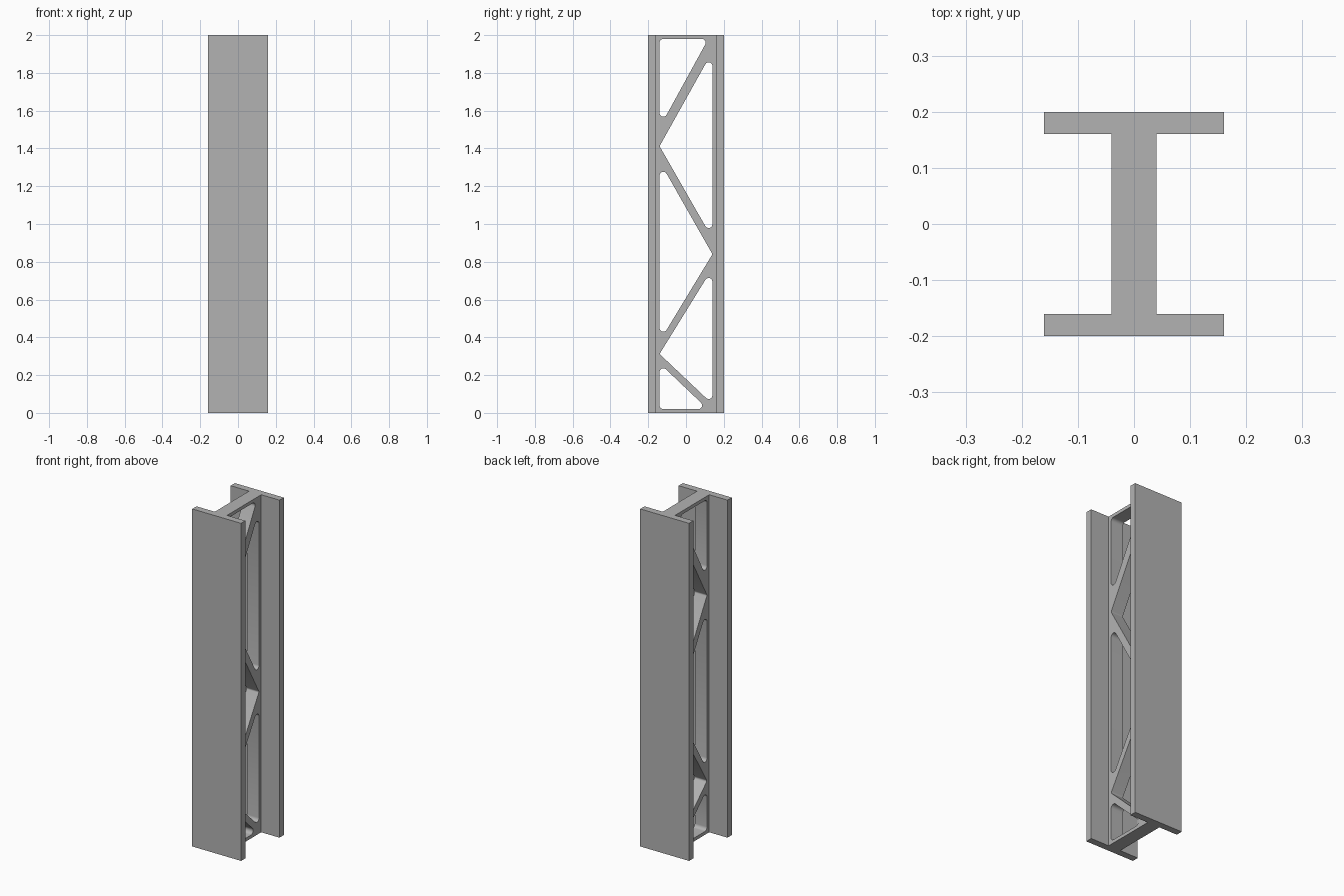
import bpy, bmesh, math
from mathutils import Vector

cube = bpy.data.objects.get("Cube")
if cube:
    bpy.data.objects.remove(cube, do_unlink=True)

HEIGHT = 2.0
FLANGE_X, FLANGE_Y = 0.16, 0.2   # half width and outer face of the flanges
WEB_X, WEB_Y = 0.04, 0.16        # half thickness and half depth of the web
EDGE = 0.14                      # side limit of the web openings
R, TIP = 0.02, 0.011             # corner radii

grey = bpy.data.materials.new("steel_grey")
grey.use_nodes = True
grey.diffuse_color = (0.45, 0.45, 0.45, 1)
grey.node_tree.nodes["Principled BSDF"].inputs["Base Color"].default_value = (0.45, 0.45, 0.45, 1)


def rounded(corners, steps=6):
    """Replace each (y, z, radius) corner by an arc."""
    points = []
    for i, (y, z, r) in enumerate(corners):
        p = Vector((y, z))
        a = (Vector(corners[i - 1][:2]) - p).normalized()
        b = (Vector(corners[(i + 1) % len(corners)][:2]) - p).normalized()
        half = a.angle(b) / 2
        centre = p + (a + b).normalized() * r / math.sin(half)
        start = p + a * r / math.tan(half) - centre
        end = p + b * r / math.tan(half) - centre
        sweep = start.angle_signed(end)
        for s in range(steps + 1):
            t = -sweep * s / steps
            c, n = math.cos(t), math.sin(t)
            points.append(centre + Vector((start.x * c - start.y * n, start.x * n + start.y * c)))
    return points


def add_prism(bm, outline, direction):
    face = bm.faces.new([bm.verts.new(p) for p in outline])
    out = bmesh.ops.extrude_face_region(bm, geom=[face])
    moved = [v for v in out["geom"] if isinstance(v, bmesh.types.BMVert)]
    bmesh.ops.translate(bm, vec=direction, verts=moved)


def finish(bm, name):
    bmesh.ops.recalc_face_normals(bm, faces=bm.faces)
    mesh = bpy.data.meshes.new(name)
    bm.to_mesh(mesh)
    bm.free()
    obj = bpy.data.objects.new(name, mesh)
    bpy.context.collection.objects.link(obj)
    return obj


# I-section beam, one quarter profile mirrored round
quarter = [(FLANGE_X, FLANGE_Y), (FLANGE_X, WEB_Y), (WEB_X, WEB_Y)]
side = quarter + [(x, -y) for x, y in reversed(quarter)]
profile = side + [(-x, y) for x, y in reversed(side)]
bm = bmesh.new()
add_prism(bm, [(x, y, 0) for x, y in profile], (0, 0, HEIGHT))
beam = finish(bm, "i_beam")
beam.data.materials.append(grey)

# Triangular web openings that leave a zigzag of diagonal braces
openings = [
    [(-EDGE, 1.98, R), (0.118, 1.98, R), (-EDGE, 1.51, R)],
    [(EDGE, 1.913, R), (-EDGE, 1.412, TIP), (EDGE, 0.923, R)],
    [(-EDGE, 1.332, R), (EDGE, 0.84, TIP), (-EDGE, 0.378, R)],
    [(EDGE, 0.765, R), (-EDGE, 0.312, TIP), (EDGE, 0.047, R)],
    [(-EDGE, 0.263, R), (0.115, 0.02, R), (-EDGE, 0.02, R)],
]
bm = bmesh.new()
for corners in openings:
    add_prism(bm, [(-0.1, p.x, p.y) for p in rounded(corners)], (0.2, 0, 0))
cutter = finish(bm, "opening_cutter")
cutter.hide_render = True

# Cut the openings and drop the cutter
cut = beam.modifiers.new("openings", "BOOLEAN")
cut.operation, cut.solver, cut.object = "DIFFERENCE", "EXACT", cutter
bpy.context.view_layer.objects.active = beam
beam.select_set(True)
bpy.ops.object.modifier_apply(modifier=cut.name)
bpy.data.objects.remove(cutter, do_unlink=True)
bpy.ops.object.shade_smooth_by_angle(angle=math.radians(35))
